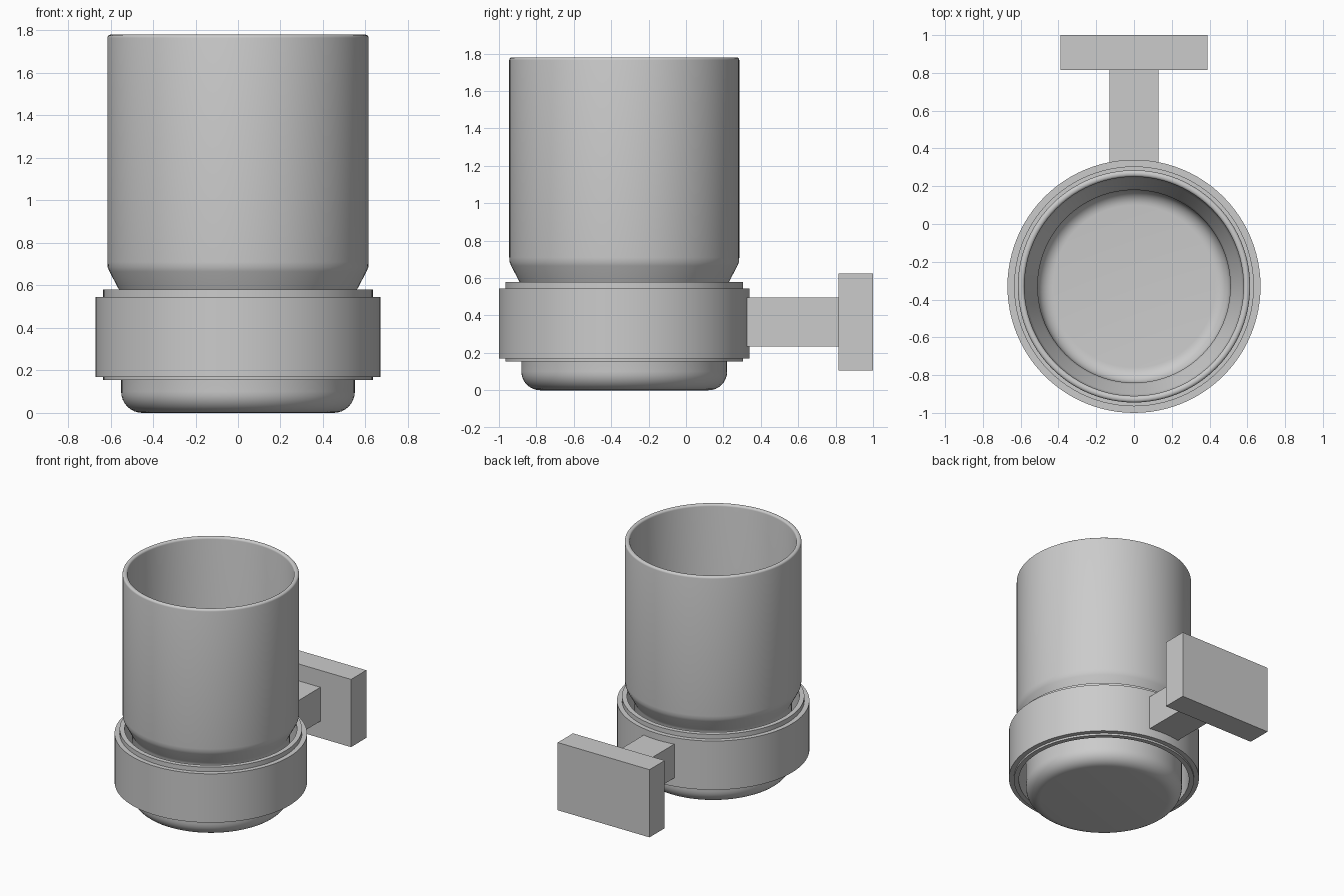
import bpy, bmesh, math

if "Cube" in bpy.data.objects:
    bpy.data.objects.remove(bpy.data.objects["Cube"])

CENTRE_Y = -0.33
SEGMENTS = 96


def arc(cx, cz, r, a0, a1, n=8):
    """Points of a fillet in the (radius, z) plane, angles in degrees."""
    return [(cx + r * math.cos(math.radians(a0 + (a1 - a0) * i / n)),
             cz + r * math.sin(math.radians(a0 + (a1 - a0) * i / n)))
            for i in range(n + 1)]


def finish(name, bm, location):
    bmesh.ops.recalc_face_normals(bm, faces=bm.faces)
    mesh = bpy.data.meshes.new(name)
    bm.to_mesh(mesh)
    bm.free()
    obj = bpy.data.objects.new(name, mesh)
    obj.location = location
    bpy.context.collection.objects.link(obj)
    return obj


def lathe(name, profile, closed):
    bm = bmesh.new()
    verts = [bm.verts.new((r, 0, z)) for r, z in profile]
    pairs = list(zip(verts, verts[1:]))
    if closed:
        pairs.append((verts[-1], verts[0]))
    edges = [bm.edges.new(p) for p in pairs]
    bmesh.ops.spin(bm, geom=verts + edges, cent=(0, 0, 0), axis=(0, 0, 1),
                   angle=math.tau, steps=SEGMENTS, use_duplicate=False)
    bmesh.ops.remove_doubles(bm, verts=bm.verts, dist=1e-4)
    obj = finish(name, bm, (0, CENTRE_Y, 0))
    bpy.ops.object.select_all(action='DESELECT')
    obj.select_set(True)
    bpy.context.view_layer.objects.active = obj
    bpy.ops.object.shade_smooth_by_angle(angle=math.radians(32))
    return obj


def box(name, x, y, z):
    """Box from (min, max) ranges."""
    bm = bmesh.new()
    bmesh.ops.create_cube(bm, size=1)
    ranges = (x, y, z)
    bmesh.ops.scale(bm, vec=[b - a for a, b in ranges], verts=bm.verts)
    return finish(name, bm, [(a + b) / 2 for a, b in ranges])


# Tumbler: rounded base, flared shoulder, rolled rim, hollow inside
outside = ([(0, 0)] + arc(0.45, 0.10, 0.10, -90, 0)
           + [(0.55, 0.56)] + [(0.56, 0.58), (0.605, 0.665), (0.613, 0.685), (0.615, 0.71)])
rim = arc(0.60, 1.765, 0.015, 0, 90, 4) + arc(0.595, 1.765, 0.015, 90, 180, 4)
inside = ([(0.58, 0.71), (0.577, 0.69), (0.57, 0.67), (0.52, 0.58), (0.51, 0.55)]
          + arc(0.43, 0.13, 0.08, 0, -90) + [(0, 0.05)])
lathe("tumbler", outside + rim + inside, closed=False)

# Holder ring and the thinner liner standing proud of it
for name, r_in, r_out, z0, z1 in (("holder_ring", 0.635, 0.67, 0.17, 0.545),
                                  ("ring_liner", 0.60, 0.635, 0.155, 0.58)):
    lathe(name, [(r_in, z0), (r_out, z0), (r_out, z1), (r_in, z1)], closed=True)

# Wall bracket
box("bracket_arm", (-0.13, 0.13), (0.32, 0.815), (0.235, 0.495))
box("wall_plate", (-0.39, 0.39), (0.815, 1.0), (0.105, 0.625))
